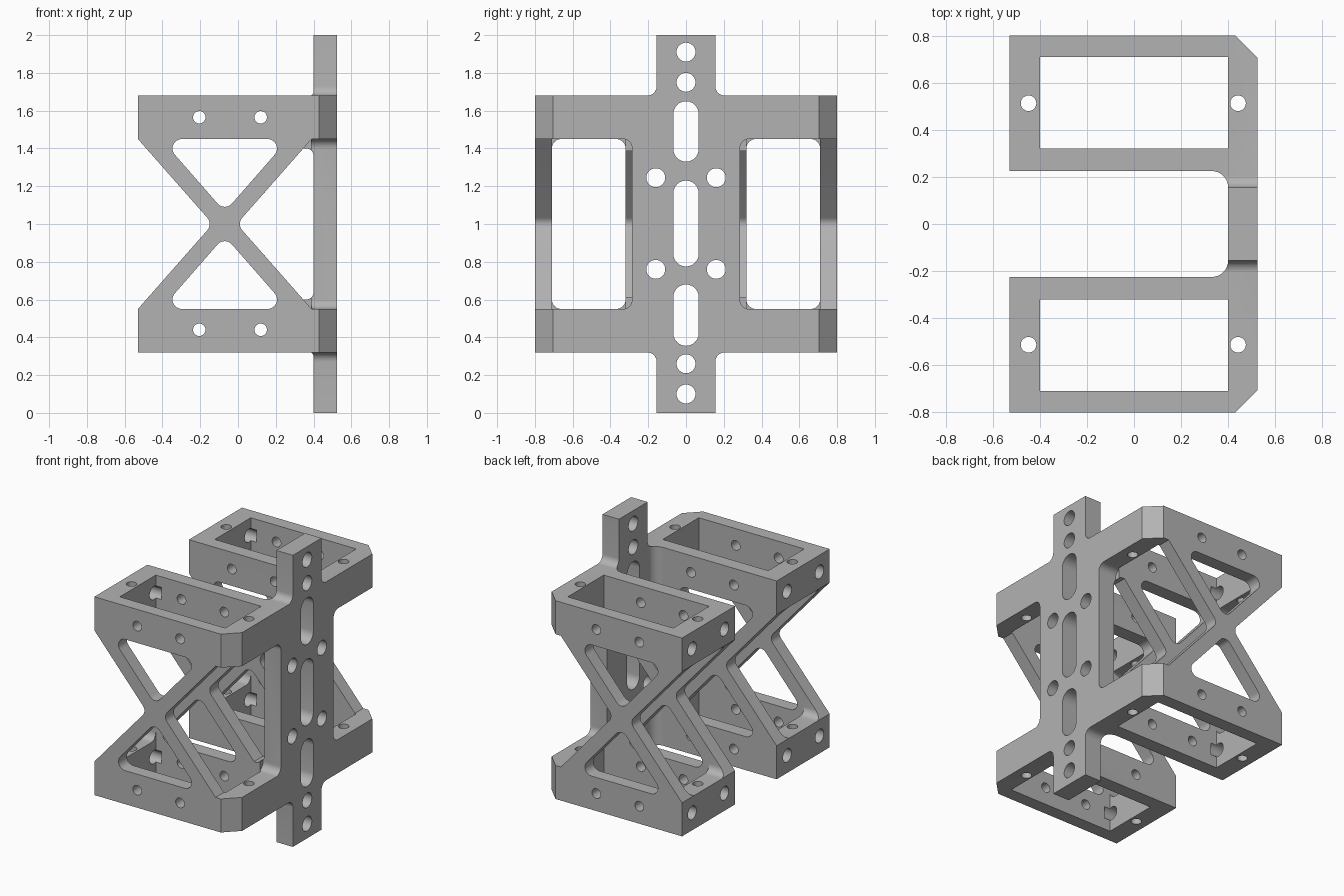
import bpy, bmesh, math
from mathutils import Vector

cube = bpy.data.objects.get("Cube")
if cube:
    bpy.data.objects.remove(cube, do_unlink=True)

grey = bpy.data.materials.new("plain_grey")
grey.use_nodes = True
COLOUR = (0.45, 0.45, 0.45, 1)
grey.diffuse_color = COLOUR
grey.node_tree.nodes["Principled BSDF"].inputs["Base Color"].default_value = COLOUR

# Which 3D axes the profile's two coordinates and the depth run along
PLACE = {
    "x": lambda a, b, d: (d, a, b),
    "y": lambda a, b, d: (a, d, b),
    "z": lambda a, b, d: (a, b, d),
}


def rounded(points, steps=8):
    """Outline from (a, b) or (a, b, radius) corners."""
    out = []
    for i, p in enumerate(points):
        c = Vector(p[:2])
        if len(p) < 3:
            out.append(c)
            continue
        u = (Vector(points[i - 1][:2]) - c).normalized()
        v = (Vector(points[(i + 1) % len(points)][:2]) - c).normalized()
        half = u.angle(v) / 2
        centre = c + (u + v).normalized() * p[2] / math.sin(half)
        start = c + u * p[2] / math.tan(half) - centre
        end = c + v * p[2] / math.tan(half) - centre
        sweep = start.angle_signed(end)
        for k in range(steps + 1):
            t = -sweep * k / steps
            out.append(centre + Vector((start.x * math.cos(t) - start.y * math.sin(t),
                                        start.x * math.sin(t) + start.y * math.cos(t))))
    return out


def prism(name, outline, axis, lo, hi):
    bm = bmesh.new()
    face = bm.faces.new([bm.verts.new(PLACE[axis](p[0], p[1], lo)) for p in outline])
    ext = bmesh.ops.extrude_face_region(bm, geom=[face])
    shift = Vector(PLACE[axis](0, 0, hi - lo))
    bmesh.ops.translate(bm, vec=shift, verts=[v for v in ext["geom"] if isinstance(v, bmesh.types.BMVert)])
    bmesh.ops.recalc_face_normals(bm, faces=bm.faces)
    mesh = bpy.data.meshes.new(name)
    bm.to_mesh(mesh)
    bm.free()
    obj = bpy.data.objects.new(name, mesh)
    bpy.context.collection.objects.link(obj)
    return obj


def cut(outline, axis, lo, hi):
    cutter = prism("cutter", outline, axis, lo, hi)
    cutter.hide_render = True
    mod = body.modifiers.new("cut", "BOOLEAN")
    mod.operation, mod.solver, mod.object = "DIFFERENCE", "EXACT", cutter
    bpy.context.view_layer.objects.active = body
    bpy.ops.object.modifier_apply(modifier=mod.name)
    bpy.data.objects.remove(cutter, do_unlink=True)


def box(a0, a1, b0, b1, r=None):
    corners = [(a0, b0), (a1, b0), (a1, b1), (a0, b1)]
    return rounded([c + (r,) for c in corners] if r else corners)


def circle(a, b, r, n=32):
    return [(a + r * math.cos(math.tau * k / n), b + r * math.sin(math.tau * k / n)) for k in range(n)]


def slot(b0, b1, r, n=12):
    top = [(r * math.cos(math.pi * k / n), b1 - r + r * math.sin(math.pi * k / n)) for k in range(n + 1)]
    return top + [(-a, b0 + b1 - b) for a, b in top]


def flip(points, axis, about=0):
    """Mirror a list of corners across one coordinate."""
    return [tuple(2 * about - c if i == axis else c for i, c in enumerate(p)) for p in points]


BACK, FRONT, WALL = -0.53, 0.525, 0.40
OUT, BOT, TOP = 0.80, 0.33, 1.68
LOW, HIGH = 0.55, 1.45

# Body: two side arms joined by a front wall
half = [(FRONT, OUT - 0.095), (FRONT - 0.095, OUT), (BACK, OUT), (BACK, 0.225), (WALL, 0.225, 0.07), (WALL, 0.155)]
# the arm's inner corner is blended into the upright
half = half[:4] + [(0.33, 0.225)] + [
    (0.33 + 0.07 * math.sin(t), 0.155 + 0.07 * math.cos(t))
    for t in [math.pi / 2 * k / 8 for k in range(1, 9)]]
body = prism("bracket_body", half + flip(half[::-1], 1), "z", 0, 2)
body.data.materials.append(grey)

for s in (1, -1):
    # Shoulders that leave the upright standing above and below
    shoulder = [(0.155, 2.1), (0.155, TOP, 0.05), (0.9, TOP), (0.9, 2.1)]
    for pts in (shoulder, flip(shoulder, 1, 1)):
        pts = pts if s > 0 else flip(pts, 0)
        cut(rounded(pts), "x", -0.7, 0.7)
    # Back and front windows
    cut(box(*sorted((s * 0.32, s * 0.71)), LOW, HIGH, 0.05), "x", -0.6, -0.2)
    window = [(0.285, LOW, 0.05), (0.65, LOW), (0.65, HIGH), (0.285, HIGH, 0.05)]
    cut(rounded(window if s > 0 else flip(window, 0)), "x", 0.39, 0.6)
    # Vertical pocket
    cut(box(-WALL, WALL, *sorted((s * 0.32, s * 0.71))), "z", 0.2, 1.8)
    # Outer web, open towards the front
    notch = [(-0.0065, 1, 0.05), (0.39, LOW), (0.6, LOW), (0.6, HIGH), (0.39, HIGH)]
    cut(rounded(notch), "y", *sorted((s * 0.6, s * 0.9)))

# Inner webs, open up to the front wall
cut(rounded([(-0.0065, 1, 0.05), (0.346, 0.6), (WALL, 0.6, 0.04), (WALL, 1.4, 0.04), (0.346, 1.4)]),
    "y", -0.5, 0.5)
# Back notch and the two triangles that leave crossed struts
cut(rounded([(-0.6, LOW), (BACK, LOW), (-0.1335, 1, 0.05), (BACK, HIGH), (-0.6, HIGH)]), "y", -0.9, 0.9)
triangle = [(-0.07, 1.065, 0.05), (0.267, HIGH, 0.05), (-0.407, HIGH, 0.05)]
for pts in (triangle, flip(triangle, 1, 1)):
    cut(rounded(pts), "y", -0.9, 0.9)

# Holes and slots in the upright
for z in (0.10, 0.26, 1.75, 1.91):
    cut(circle(0, z, 0.05), "x", 0.3, 0.6)
for z0, z1 in ((0.355, 0.68), (0.775, 1.23), (1.33, 1.65)):
    cut(slot(z0, z1, 0.067), "x", 0.3, 0.6)
for s in (1, -1):
    for z in (0.76, 1.245):
        cut(circle(s * 0.16, z, 0.05), "x", 0.3, 0.6)
    # Vertical screw holes and blind holes in the back ends
    for x in (-0.448, 0.442):
        cut(circle(x, s * 0.513, 0.033), "z", 0.2, 1.8)
    for y in (0.34, 0.69):
        for z in (0.44, 1.565):
            cut(circle(s * y, z, 0.046), "x", -0.6, -0.355)

# Cross holes through the webs
for x in (-0.205, 0.12):
    for z in (0.44, 1.565):
        cut(circle(x, z, 0.033), "y", -0.9, 0.9)

bpy.ops.object.select_all(action="DESELECT")
body.select_set(True)
bpy.context.view_layer.objects.active = body
bpy.ops.object.shade_smooth_by_angle(angle=math.radians(30))
